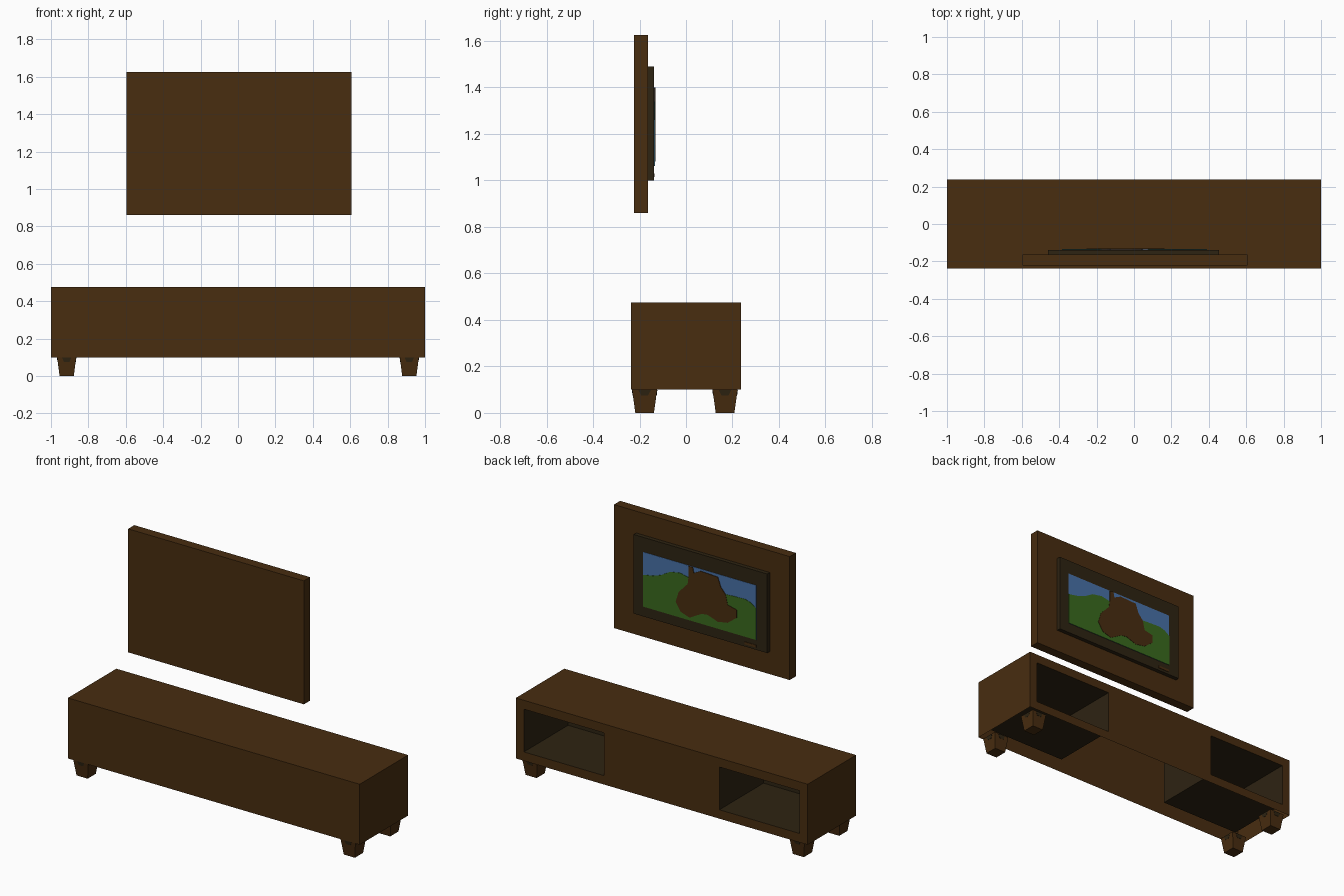
import bpy, bmesh
from mathutils import Vector

if "Cube" in bpy.data.objects:
    bpy.data.objects.remove(bpy.data.objects["Cube"])


def material(name, rgb):
    m = bpy.data.materials.new(name)
    m.diffuse_color = (*rgb, 1)
    m.use_nodes = True
    m.node_tree.nodes["Principled BSDF"].inputs["Base Color"].default_value = m.diffuse_color
    return m


WOOD = material("brown wood", (0.065, 0.026, 0.005))
DARK = material("dark casing", (0.027, 0.017, 0.006))
SKY = material("sky blue", (0.065, 0.165, 0.39))
GREEN = material("grass green", (0.042, 0.144, 0.013))


def finish(bm, name, mat):
    me = bpy.data.meshes.new(name)
    bm.to_mesh(me)
    bm.free()
    ob = bpy.data.objects.new(name, me)
    me.materials.append(mat)
    bpy.context.collection.objects.link(ob)
    return ob


def box_bm(x0, x1, y0, y1, z0, z1):
    bm = bmesh.new()
    bmesh.ops.create_cube(bm, size=1)
    for v in bm.verts:
        v.co = Vector(((x0, x1)[v.co.x > 0], (y0, y1)[v.co.y > 0], (z0, z1)[v.co.z > 0]))
    bm.normal_update()
    return bm


def remove_faces(bm, test):
    bmesh.ops.delete(bm, geom=[f for f in bm.faces if test(f.normal)], context='FACES')


def box(name, mat, *bounds):
    return finish(box_bm(*bounds), name, mat)


def frustum(name, mat, cx, cy, z0, z1, bottom, top):
    """Box whose lower and upper ends have different (x, y) sizes."""
    bm = box_bm(-.5, .5, -.5, .5, z0, z1)
    for v in bm.verts:
        s = top if v.co.z > (z0 + z1) / 2 else bottom
        v.co.x = cx + v.co.x * s[0]
        v.co.y = cy + v.co.y * s[1]
    return finish(bm, name, mat)


# Cabinet shell: open underneath, back panel has two window cells
Y = 0.237
shell = box_bm(-1, 1, -Y, Y, .1, .475)
remove_faces(shell, lambda n: n.z < -.5 or n.y > .5)
xs = [-1, -.945, -.395, .395, .945, 1]
zs = [.1, .155, .42, .475]
for i in range(5):
    for j in range(3):
        if j == 1 and i in (1, 3):
            continue
        shell.faces.new([shell.verts.new((x, Y, z)) for x, z in (
            (xs[i], zs[j]), (xs[i], zs[j + 1]), (xs[i + 1], zs[j + 1]), (xs[i + 1], zs[j]))])
bmesh.ops.remove_doubles(shell, verts=shell.verts, dist=1e-4)
finish(shell, "cabinet", WOOD)

# Storage compartments, faces turned inward
for side, x0, x1 in (("left", -.945, -.395), ("right", .395, .945)):
    bm = box_bm(x0, x1, -.195, Y, .155, .42)
    remove_faces(bm, lambda n: n.y > .5)
    bmesh.ops.reverse_faces(bm, faces=bm.faces)
    finish(bm, side + "_compartment", DARK)

# Tapered legs with small dark fittings at the top
for sx in (-1, 1):
    for cy in (-.178, .168):
        frustum("leg", WOOD, sx * .916, cy, 0, .1, (.076, .08), (.102, .108))
        frustum("leg_fitting_x", DARK, sx * .916, cy, .075, .0995, (.098, .03), (.104, .055))
        frustum("leg_fitting_y", DARK, sx * .916, cy, .075, .0995, (.03, .104), (.05, .11))

# Wall panel and television casing
box("wall_panel", WOOD, -.597, .608, -.223, -.163, .86, 1.625)
box("television", DARK, -.46, .455, -.163, -.138, 1.0, 1.49)
FACE = -.138


def plate(name, mat, points, lift):
    """Thin cut-out on the screen; points run rightwards and down from its corner."""
    bm = bmesh.new()
    f = bm.faces.new([bm.verts.new((.39 - u / 145.8, FACE, 1.40 - d / 163)) for u, d in points])
    r = bmesh.ops.extrude_face_region(bm, geom=[f])
    for v in r["geom"]:
        if isinstance(v, bmesh.types.BMVert):
            v.co.y += lift
    bmesh.ops.recalc_face_normals(bm, faces=bm.faces)
    finish(bm, name, mat)


# Picture on the screen: sky, hills, central shape
plate("screen_sky", SKY, [(0, 0), (113, 0), (113, 55), (0, 55)], .002)
plate("screen_hills", GREEN, [
    (0, 23), (10, 21), (18, 18), (27, 12), (37, 10), (50, 13), (70, 16), (82, 18), (90, 17.5),
    (102, 17), (108, 19), (113, 23), (113, 55), (0, 55)], .004)
plate("screen_shape", WOOD, [
    (46, .4), (50, .2), (51, 5.9), (58, 1.9), (75, 2.8), (78, 12), (83, 18.5), (85, 27.9),
    (94, 30.2), (94, 38.2), (85, 45.9), (75, 47.8), (65, 43.8), (59, 44.6), (47, 52.1),
    (38, 48.8), (33, 40.2), (36, 29.4), (45, 18.7), (46, 10.4)], .006)

# Small indicator strip on the casing
box("indicator", WOOD, -.385, -.305, FACE, FACE + .003, 1.015, 1.03)
